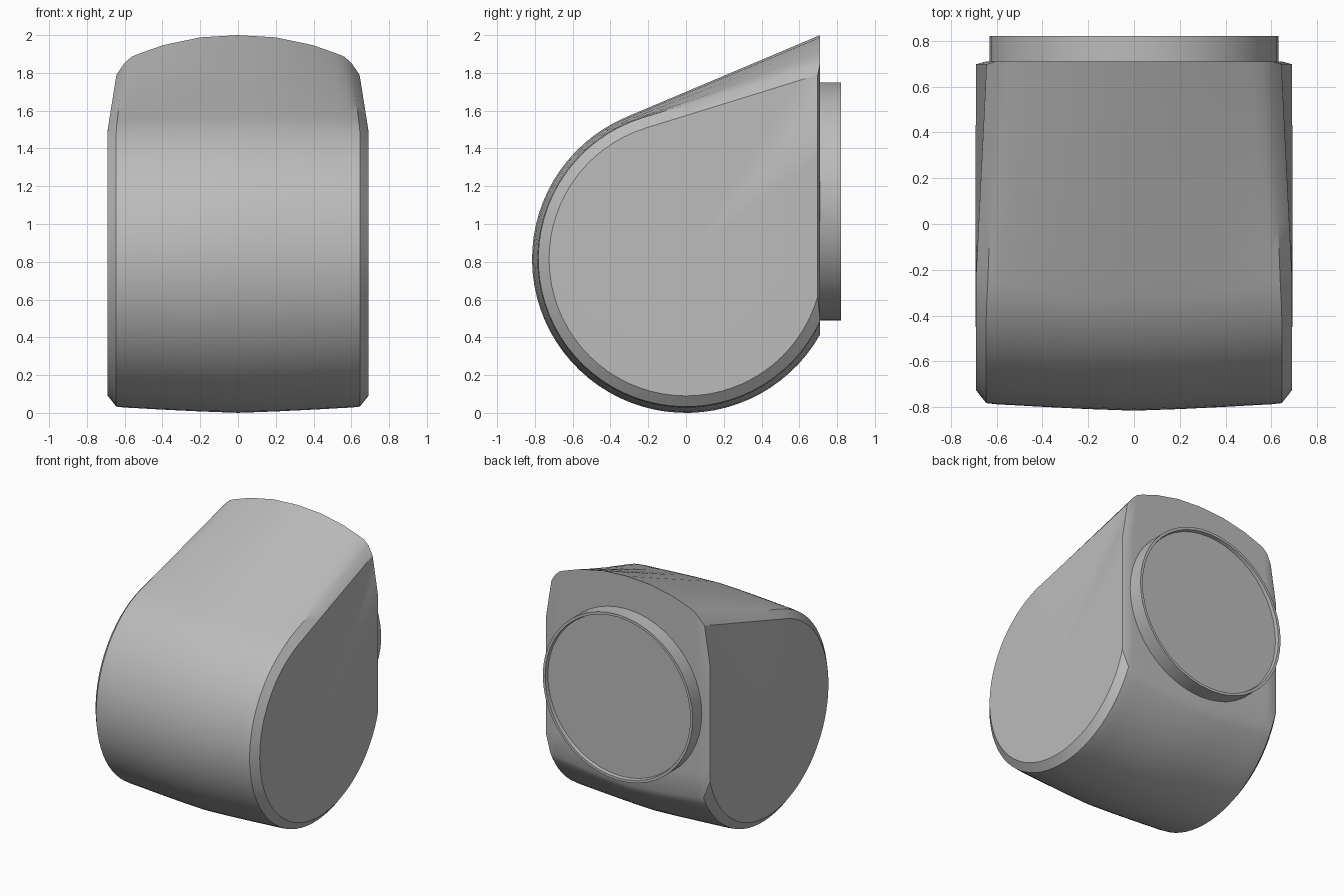
import bpy, bmesh
from math import sin, cos, acos, asin, atan2, hypot, pi, radians

cube = bpy.data.objects.get("Cube")
if cube:
    bpy.data.objects.remove(cube)

grey = bpy.data.materials.new("plain grey")
grey.use_nodes = True
grey.diffuse_color = (0.5, 0.5, 0.5, 1)
grey.node_tree.nodes["Principled BSDF"].inputs["Base Color"].default_value = (0.5, 0.5, 0.5, 1)

CENTRE_Z = 0.815


def make_object(name, bm, angle):
    bmesh.ops.recalc_face_normals(bm, faces=bm.faces)
    mesh = bpy.data.meshes.new(name)
    bm.to_mesh(mesh)
    bm.free()
    mesh.materials.append(grey)
    obj = bpy.data.objects.new(name, mesh)
    bpy.context.collection.objects.link(obj)
    bpy.ops.object.select_all(action='DESELECT')
    obj.select_set(True)
    bpy.context.view_layer.objects.active = obj
    bpy.ops.object.shade_smooth_by_angle(angle=radians(angle))
    return obj


def teardrop(radius, back, top):
    """Round belly, straight slope tangent to it, and flat back wall, as (y, z)."""
    rise = top - CENTRE_Z
    start = -acos(back / radius)
    end = atan2(rise, back) + acos(radius / hypot(back, rise)) - 2 * pi
    arc = [start + (end - start) * i / 48 for i in range(49)]
    pts = [(radius * cos(a), CENTRE_Z + radius * sin(a)) for a in arc]
    y0, z0 = pts[-1]
    pts += [(y0 + (back - y0) * i / 8, z0 + (top - z0) * i / 8) for i in range(1, 9)]
    low = pts[0][1]
    pts += [(back, top + (low - top) * i / 8) for i in range(1, 8)]
    return pts


# Body: teardrop sections lofted across the width, bowed in the middle
half = [(0.0, 0.815, 0.71, 2.0), (0.2, 0.808, 0.71, 1.988), (0.4, 0.798, 0.71, 1.948),
        (0.54, 0.79, 0.71, 1.905), (0.6, 0.787, 0.71, 1.885), (0.645, 0.782, 0.71, 1.85),
        (0.69, 0.725, 0.697, 1.79)]
stations = [(-x, r, b, t) for x, r, b, t in reversed(half[1:])] + half
bm = bmesh.new()
rings = []
for x, radius, back, top in stations:
    ring = []
    for y, z in teardrop(radius, back, top):
        # the side walls lean in towards the upper edge
        taper = 0.16 * max(0, z - 1.5) * (abs(x) / 0.69) ** 4
        ring.append(bm.verts.new((x - taper * (1 if x > 0 else -1), y, z)))
    rings.append(ring)
n = len(rings[0])
for a, b in zip(rings, rings[1:]):
    for i in range(n):
        j = (i + 1) % n
        bm.faces.new((a[i], a[j], b[j], b[i]))
for ring, x in ((rings[0], -0.692), (rings[-1], 0.692)):
    hub = bm.verts.new((x, 0, CENTRE_Z))
    for i in range(n):
        bm.faces.new((ring[i], ring[(i + 1) % n], hub))
make_object("body", bm, 35)

# Lid: short round drum on the back with a thin raised rim
bm = bmesh.new()
lid_rings = []
for radius, y in ((0.63, 0.69), (0.63, 0.82), (0.61, 0.82), (0.605, 0.795)):
    lid_rings.append([bm.verts.new((radius * cos(2 * pi * i / 48), y,
                                    1.12 + radius * sin(2 * pi * i / 48)))
                      for i in range(48)])
for a, b in zip(lid_rings, lid_rings[1:]):
    for i in range(48):
        j = (i + 1) % 48
        bm.faces.new((a[i], a[j], b[j], b[i]))
bm.faces.new(lid_rings[0])
bm.faces.new(lid_rings[-1])
make_object("lid", bm, 35)
